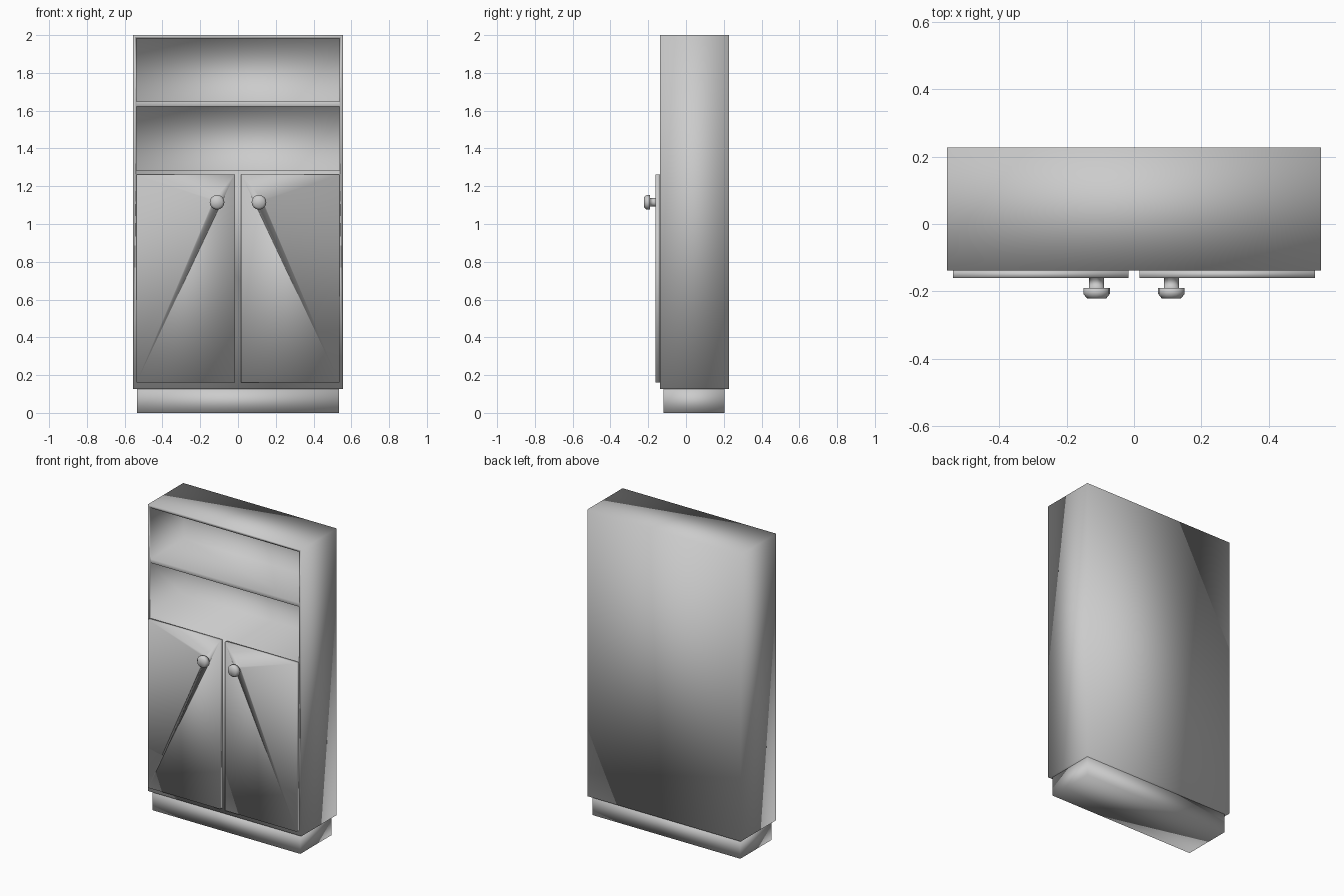
import bpy, bmesh, math
from mathutils import Vector

if "Cube" in bpy.data.objects:
    bpy.data.objects.remove(bpy.data.objects["Cube"])


def finish(name, bm):
    bmesh.ops.recalc_face_normals(bm, faces=bm.faces)
    for f in bm.faces:
        f.smooth = True
    mesh = bpy.data.meshes.new(name)
    bm.to_mesh(mesh)
    bm.free()
    obj = bpy.data.objects.new(name, mesh)
    bpy.context.collection.objects.link(obj)
    return obj


def box(name, x0, x1, y0, y1, z0, z1):
    bm = bmesh.new()
    bmesh.ops.create_cube(bm, size=1)
    for v in bm.verts:
        v.co = Vector((x1 if v.co.x > 0 else x0,
                       y1 if v.co.y > 0 else y0,
                       z1 if v.co.z > 0 else z0))
    return finish(name, bm)


def lathe_y(name, cx, cz, profile, sides=16):
    """Turn (radius, y) points around an axis parallel to y."""
    bm = bmesh.new()
    angles = [2 * math.pi * i / sides for i in range(sides)]
    rings = [[bm.verts.new((cx + r * math.cos(a), y, cz + r * math.sin(a)))
              for a in angles] for r, y in profile]
    for a, b in zip(rings, rings[1:]):
        for i in range(sides):
            j = (i + 1) % sides
            bm.faces.new((a[i], a[j], b[j], b[i]))
    bm.faces.new(rings[0])
    bm.faces.new(rings[-1])
    return finish(name, bm)


def combine(target, tool, operation):
    mod = target.modifiers.new("combine", 'BOOLEAN')
    mod.operation = operation
    mod.solver = 'EXACT'
    mod.object = tool
    bpy.context.view_layer.objects.active = target
    bpy.ops.object.modifier_apply(modifier=mod.name)
    bpy.data.objects.remove(tool, do_unlink=True)


# Recessed plinth
box("plinth", -0.535, 0.535, -0.12, 0.203, 0, 0.127)

# Cabinet carcass with two open shelf compartments
carcass = box("carcass", -0.555, 0.555, -0.138, 0.227, 0.127, 2.0)
for z0, z1 in ((1.283, 1.623), (1.648, 1.982)):
    cutter = box("shelf_cutter", -0.537, 0.537, -0.3, 0.205, z0, z1)
    cutter.hide_render = True
    combine(carcass, cutter, 'DIFFERENCE')

# Pair of doors, each with a turned knob
knob_profile = [(0.022, -0.15), (0.022, -0.19), (0.039, -0.19),
                (0.039, -0.208), (0.028, -0.222)]
for side, label in ((-1, "left"), (1, "right")):
    x0, x1 = sorted((side * 0.017, side * 0.537))
    door = box(label + "_door", x0, x1, -0.161, -0.138, 0.161, 1.261)
    knob = lathe_y(label + "_knob", side * 0.111, 1.115, knob_profile)
    combine(door, knob, 'UNION')
